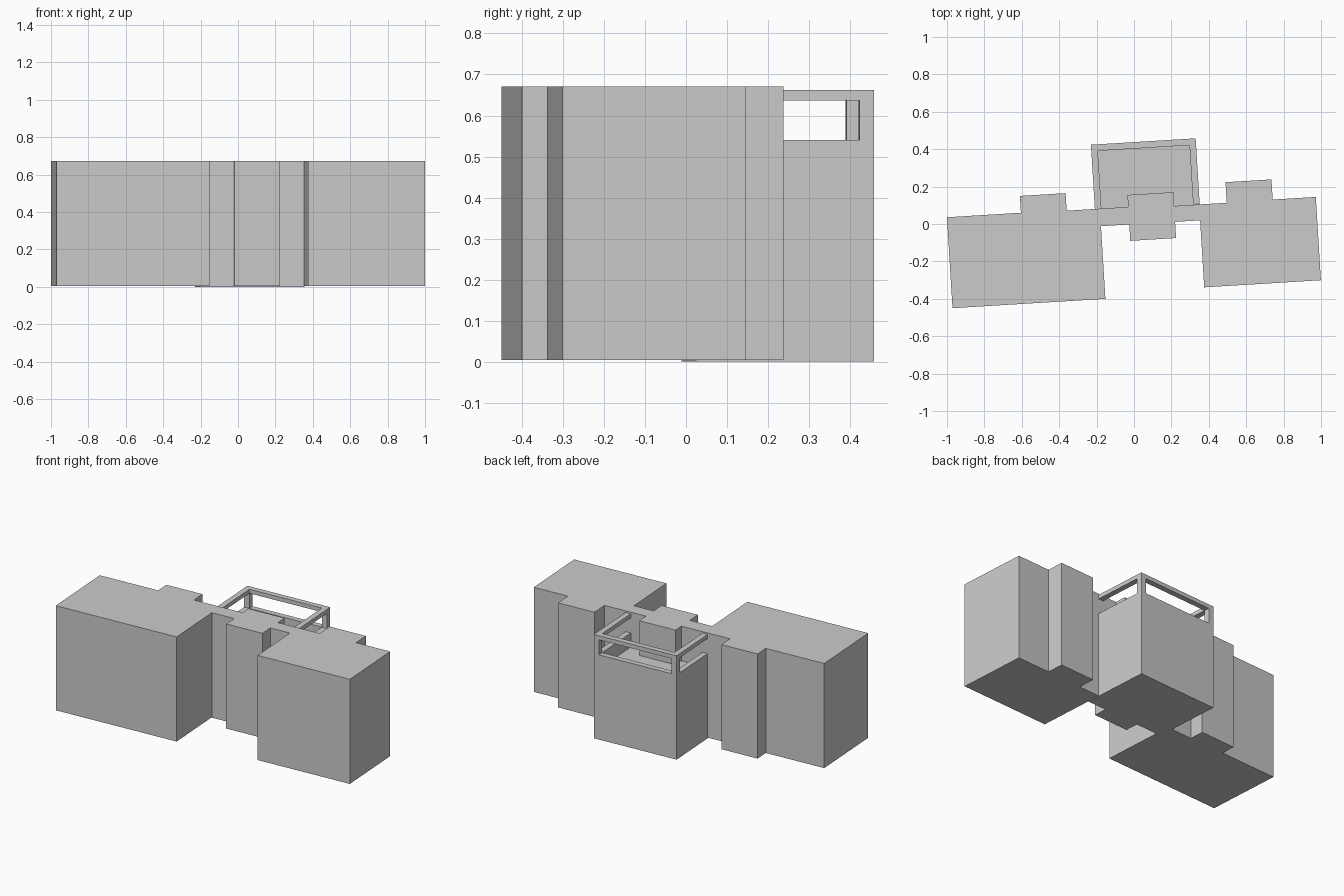
import bpy, bmesh, math

if "Cube" in bpy.data.objects:
    bpy.data.objects.remove(bpy.data.objects["Cube"])

TILT = math.radians(3.5)      # whole plan is turned slightly about z


def prism(name, outline, z0, z1):
    """Extrude a plan outline from z0 to z1."""
    bm = bmesh.new()
    face = bm.faces.new([bm.verts.new((x, y, z0)) for x, y in outline])
    res = bmesh.ops.extrude_face_region(bm, geom=[face])
    tops = [v for v in res["geom"] if isinstance(v, bmesh.types.BMVert)]
    bmesh.ops.translate(bm, verts=tops, vec=(0, 0, z1 - z0))
    bmesh.ops.recalc_face_normals(bm, faces=bm.faces)
    mesh = bpy.data.meshes.new(name)
    bm.to_mesh(mesh)
    bm.free()
    obj = bpy.data.objects.new(name, mesh)
    obj.rotation_euler.z = TILT
    bpy.context.collection.objects.link(obj)
    return obj


def box(name, x0, x1, y0, y1, z0, z1):
    return prism(name, [(x0, y0), (x1, y0), (x1, y1), (x0, y1)], z0, z1)


BASE, ROOF = 0.004, 0.671

# Wings with a projecting bay at the back, joined to the linking corridor
prism("left_wing", [
    (-0.996, -0.390), (-0.177, -0.390), (-0.177, -0.001), (0.09, -0.001),
    (0.09, 0.093), (-0.355, 0.093), (-0.355, 0.187), (-0.600, 0.187),
    (-0.600, 0.097), (-0.996, 0.097)], BASE, ROOF)
prism("right_wing", [
    (0.354, -0.361), (0.979, -0.361), (0.979, 0.085), (0.748, 0.085),
    (0.748, 0.193), (0.502, 0.193), (0.502, 0.083), (0.09, 0.083),
    (0.09, -0.002), (0.354, -0.002)], BASE, ROOF)

# Central stair tower
box("stair_tower", -0.0255, 0.220, -0.0886, 0.157, BASE, ROOF)

# Terrace block at the back
XL, XR, YF, YB, T = -0.204, 0.357, 0.085, 0.437, 0.035
box("terrace_block", XL, XR, 0.002, YB, 0, 0.45)

# Parapet wall and top rail share one U-shaped plan
u_plan = [(XL, YF), (XL + T, YF), (XL + T, YB - T), (XR - T, YB - T),
          (XR - T, YF), (XR, YF), (XR, YB), (XL, YB)]
prism("terrace_parapet", u_plan, 0.45, 0.54)
prism("terrace_top_rail", u_plan, 0.636, 0.662)

# Corner posts
for name, x in (("left_post", XL), ("right_post", XR - T)):
    box(name, x, x + T, YB - T, YB, 0.54, 0.636)
